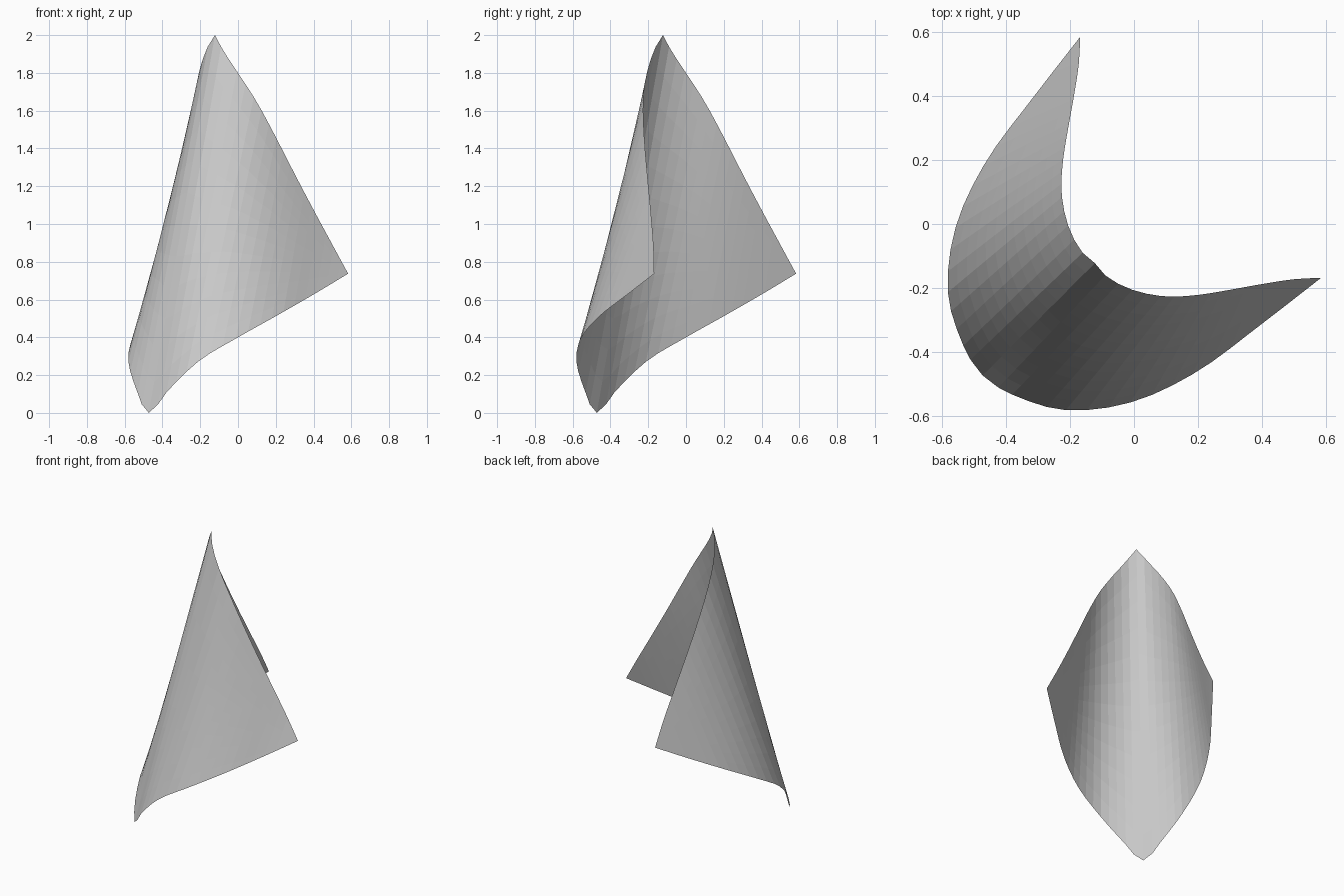
import bpy, bmesh
from mathutils import Vector

if "Cube" in bpy.data.objects:
    bpy.data.objects.remove(bpy.data.objects["Cube"])

STRIPS, RUNGS = 18, 12

# Right half of the sheet's lower and upper edges, spine to side corner
lower = [(-.472, -.472, 0), (-.36, -.54, .13), (-.2, -.581, .28), (0, -.553, .4),
         (.2, -.458, .512), (.4, -.31, .627), (.583, -.168, .737)]
upper = [(-.122, -.122, 2), (-.08, -.168, 1.92), (0, -.207, 1.8), (.1, -.226, 1.645),
         (.2, -.221, 1.46), (.3, -.205, 1.265), (.4, -.187, 1.075), (.5, -.172, .89),
         (.583, -.168, .737)]


def mirror(p):
    return Vector((p[1], p[0], p[2]))


def smooth_edge(points, count):
    """Spline through points, resampled evenly by length."""
    p = [Vector(q) for q in points]
    p = [mirror(p[1])] + p + [2 * p[-1] - p[-2]]
    dense = []
    for a, b, c, d in zip(p, p[1:], p[2:], p[3:]):
        for k in range(20):
            t = k / 20
            dense.append(.5 * (2 * b + (c - a) * t + (2 * a - 5 * b + 4 * c - d) * t * t
                               + (3 * b - a - 3 * c + d) * t ** 3))
    dense.append(p[-2])
    dist = [0]
    for a, b in zip(dense, dense[1:]):
        dist.append(dist[-1] + (b - a).length)
    out, j = [], 0
    for i in range(count + 1):
        target = dist[-1] * i / count
        while j < len(dense) - 2 and dist[j + 1] < target:
            j += 1
        out.append(dense[j].lerp(dense[j + 1], (target - dist[j]) / (dist[j + 1] - dist[j])))
    return out


# Curled square sheet: straight rungs between the edges, mirrored across x = y
half = list(zip(smooth_edge(lower, STRIPS), smooth_edge(upper, STRIPS)))
rungs = [(mirror(a), mirror(b)) for a, b in half[:0:-1]] + half

bm = bmesh.new()
grid = [[bm.verts.new(a.lerp(b, k / RUNGS)) for k in range(RUNGS + 1)] for a, b in rungs]
for r0, r1 in zip(grid, grid[1:]):
    for k in range(RUNGS):
        bm.faces.new((r0[k], r1[k], r1[k + 1], r0[k + 1]))
bmesh.ops.remove_doubles(bm, verts=bm.verts, dist=1e-4)
mesh = bpy.data.meshes.new("curled_sheet")
bm.to_mesh(mesh)
bm.free()
bpy.context.collection.objects.link(bpy.data.objects.new("curled_sheet", mesh))
